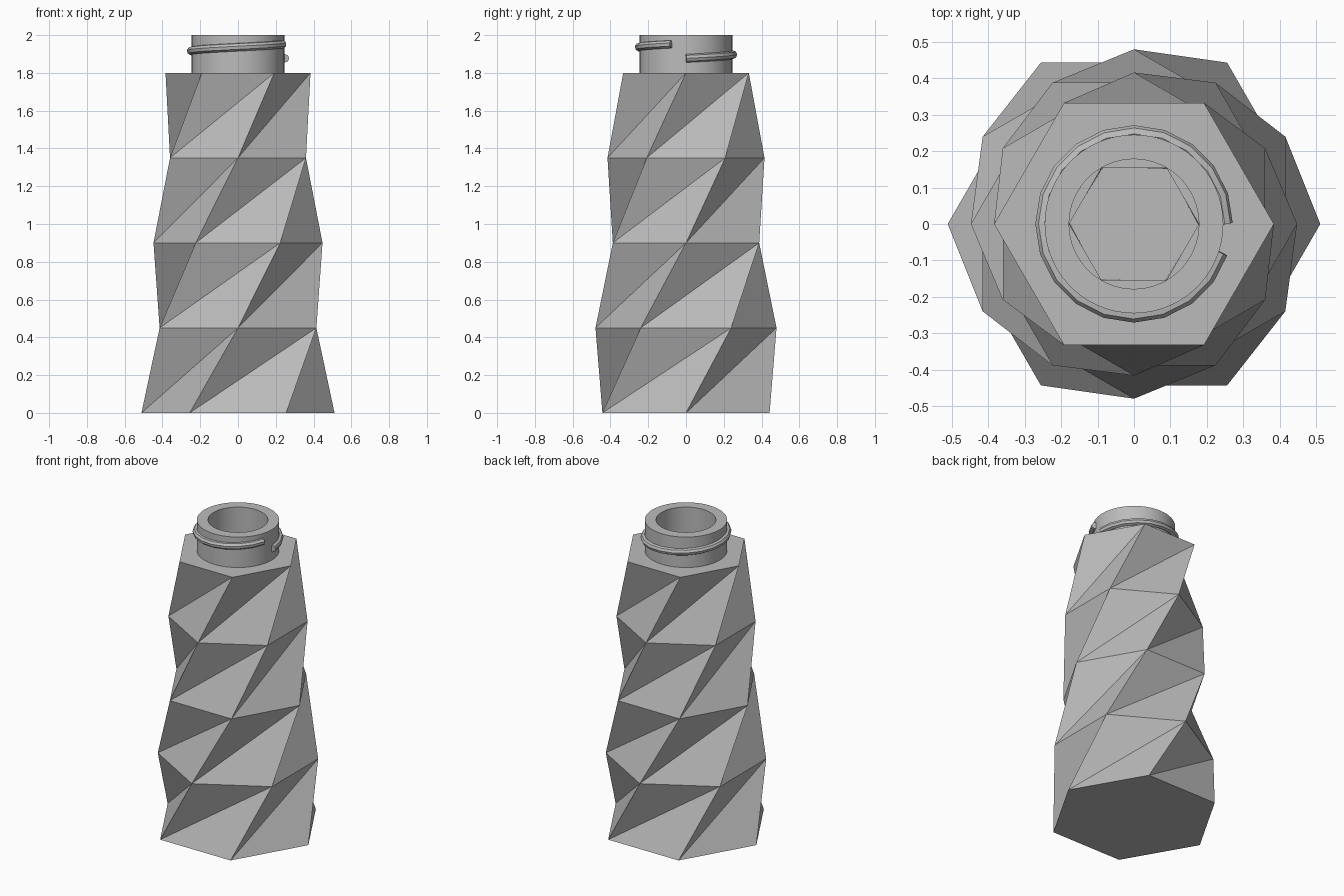
import bpy, bmesh
from math import cos, sin, radians, pi

cube = bpy.data.objects.get("Cube")
if cube:
    bpy.data.objects.remove(cube, do_unlink=True)

grey = bpy.data.materials.new("plain grey")
grey.use_nodes = True
colour = (0.5, 0.5, 0.5, 1)
grey.diffuse_color = colour
grey.node_tree.nodes["Principled BSDF"].inputs["Base Color"].default_value = colour


def ring(bm, count, radius, z, turn=0.0):
    """Add a regular ring of vertices."""
    return [bm.verts.new((radius * cos(turn + 2 * pi * i / count),
                          radius * sin(turn + 2 * pi * i / count), z))
            for i in range(count)]


def bridge(bm, a, b):
    """Join two rings with quads."""
    n = len(a)
    for i in range(n):
        j = (i + 1) % n
        bm.faces.new((a[i], a[j], b[j], b[i]))


def finish(name, bm):
    bmesh.ops.recalc_face_normals(bm, faces=bm.faces)
    mesh = bpy.data.meshes.new(name)
    bm.to_mesh(mesh)
    bm.free()
    mesh.materials.append(grey)
    obj = bpy.data.objects.new(name, mesh)
    bpy.context.collection.objects.link(obj)
    return obj


def smooth(obj):
    bpy.ops.object.select_all(action='DESELECT')
    obj.select_set(True)
    bpy.context.view_layer.objects.active = obj
    bpy.ops.object.shade_smooth_by_angle(angle=radians(35))


# Twisted, folded hexagonal body with a hexagonal well
LAYERS, SIDES, SHOULDER = 4, 6, 1.8
bm = bmesh.new()
rings = [ring(bm, SIDES, 0.511 - 0.0318 * k, SHOULDER * k / LAYERS, radians(30 * k))
         for k in range(LAYERS + 1)]
bm.faces.new(rings[0])
for low, high in zip(rings, rings[1:]):
    for i in range(SIDES):
        j = (i + 1) % SIDES
        bm.faces.new((low[i], low[j], high[j]))
        bm.faces.new((low[i], high[j], high[i]))
mouth = ring(bm, SIDES, 0.178, SHOULDER, radians(30 * LAYERS))
well = ring(bm, SIDES, 0.178, 0.08, radians(30 * LAYERS - 2))
bridge(bm, rings[-1], mouth)
bridge(bm, mouth, well)
bm.faces.new(well)
finish("body", bm)

# Hollow round neck
bm = bmesh.new()
profile = [(0.245, SHOULDER), (0.245, 2.0), (0.178, 2.0), (0.178, SHOULDER)]
loops = [ring(bm, 60, r, z) for r, z in profile]
for a, b in zip(loops, loops[1:]):
    bridge(bm, a, b)
smooth(finish("neck", bm))

# Single-turn screw thread
STEPS = 19
curve = bpy.data.curves.new("thread_path", 'CURVE')
curve.dimensions = '3D'
curve.bevel_depth = 0.022
curve.bevel_resolution = 2
curve.use_fill_caps = True
path = curve.splines.new('POLY')
path.points.add(STEPS)
for i, point in enumerate(path.points):
    angle = radians(18 * i)
    point.co = (0.249 * cos(angle), 0.249 * sin(angle), 1.877 + 0.075 * i / STEPS, 1)
helper = bpy.data.objects.new("thread_path", curve)
bpy.context.collection.objects.link(helper)
bpy.context.view_layer.update()
bm = bmesh.new()
bm.from_mesh(helper.to_mesh())
bmesh.ops.remove_doubles(bm, verts=bm.verts, dist=0.0001)
helper.to_mesh_clear()
bpy.data.objects.remove(helper, do_unlink=True)
smooth(finish("neck_thread", bm))
